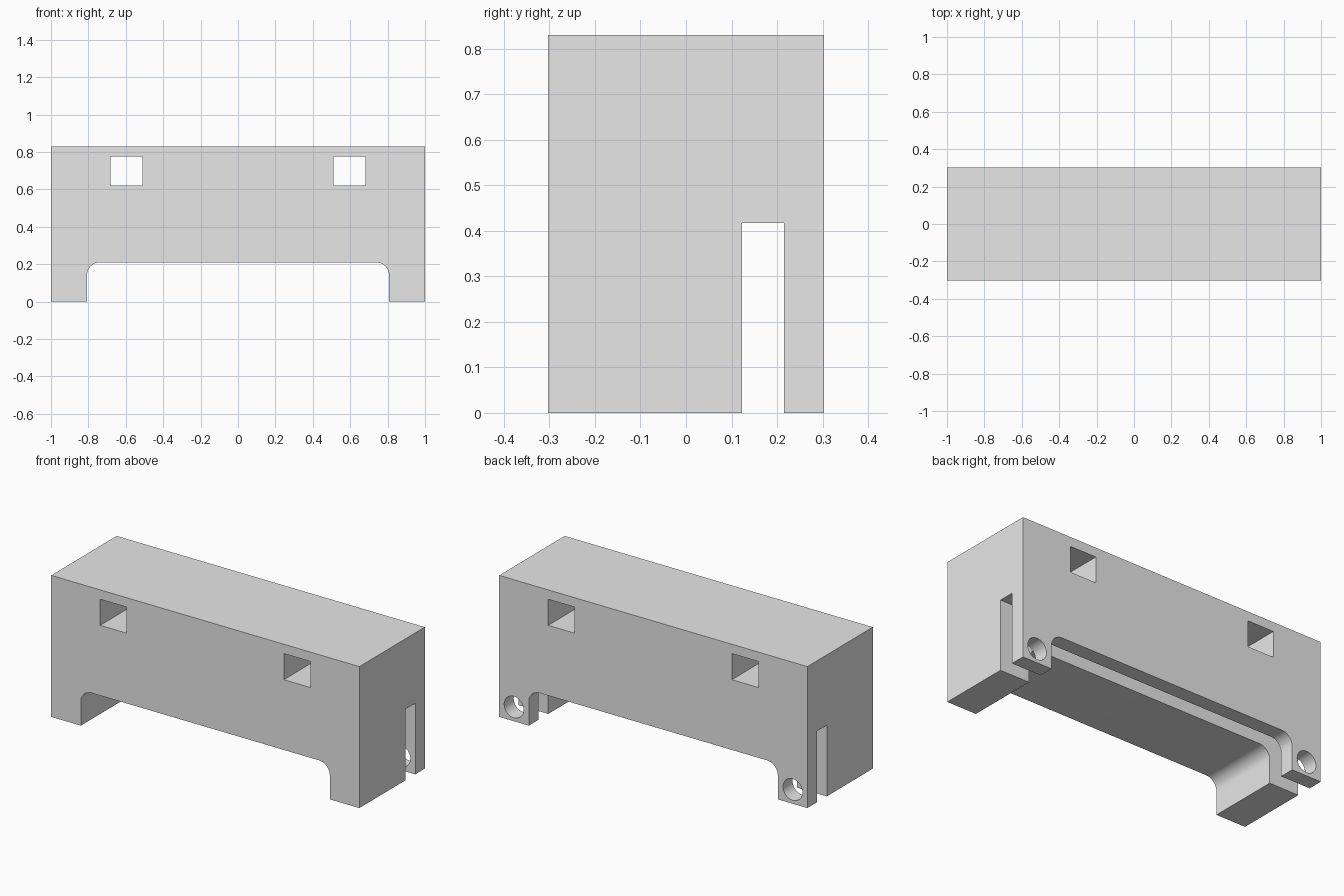
import bpy
import bmesh
from math import cos, sin, pi
from mathutils import Vector

if "Cube" in bpy.data.objects:
    bpy.data.objects.remove(bpy.data.objects["Cube"], do_unlink=True)

HALF_W, HALF_D, HEIGHT = 1.0, 0.303, 0.83

grey = bpy.data.materials.new("light_grey")
grey.use_nodes = True
grey.diffuse_color = (0.8, 0.8, 0.8, 1)
grey.node_tree.nodes["Principled BSDF"].inputs["Base Color"].default_value = (0.8, 0.8, 0.8, 1)


def prism(name, outline, y0, y1):
    """Extrude an (x, z) outline from y0 to y1."""
    bm = bmesh.new()
    face = bm.faces.new([bm.verts.new((x, y0, z)) for x, z in outline])
    ext = bmesh.ops.extrude_face_region(bm, geom=[face])
    verts = [v for v in ext["geom"] if isinstance(v, bmesh.types.BMVert)]
    bmesh.ops.translate(bm, verts=verts, vec=Vector((0, y1 - y0, 0)))
    bmesh.ops.recalc_face_normals(bm, faces=bm.faces)
    mesh = bpy.data.meshes.new(name)
    bm.to_mesh(mesh)
    bm.free()
    mesh.materials.append(grey)
    obj = bpy.data.objects.new(name, mesh)
    bpy.context.collection.objects.link(obj)
    return obj


def rect(x0, x1, z0, z1):
    return [(x0, z0), (x1, z0), (x1, z1), (x0, z1)]


def arc(cx, cz, r, a0, a1, steps):
    return [(cx + r * cos(a0 + (a1 - a0) * i / steps),
             cz + r * sin(a0 + (a1 - a0) * i / steps)) for i in range(steps + 1)]


def cut(body, cutter):
    cutter.hide_render = True
    mod = body.modifiers.new("cut", "BOOLEAN")
    mod.operation = "DIFFERENCE"
    mod.solver = "EXACT"
    mod.object = cutter
    bpy.ops.object.select_all(action="DESELECT")
    body.select_set(True)
    bpy.context.view_layer.objects.active = body
    bpy.ops.object.modifier_apply(modifier=mod.name)
    bpy.data.objects.remove(cutter, do_unlink=True)


# Main block
body = prism("block_body", rect(-HALF_W, HALF_W, 0, HEIGHT), -HALF_D, HALF_D)

# Wide underside opening with rounded upper corners, leaving a leg at each end
OPEN_X, OPEN_Z, R = 0.808, 0.21, 0.07
outline = [(-OPEN_X, -0.1), (OPEN_X, -0.1)]
outline += arc(OPEN_X - R, OPEN_Z - R, R, 0, pi / 2, 12)
outline += arc(R - OPEN_X, OPEN_Z - R, R, pi / 2, pi, 12)
cut(body, prism("opening_cutter", outline, -0.5, 0.5))

# Lengthwise slot near the back
cut(body, prism("slot_cutter", rect(-1.2, 1.2, -0.1, 0.417), 0.123, 0.215))

for side in (-1, 1):
    # Square window through the full depth
    cx = side * 0.596
    cut(body, prism("window_cutter", rect(cx - 0.086, cx + 0.086, 0.622, 0.775), -0.5, 0.5))
    # Round hole through the thin back leg
    ring = arc(side * 0.905, 0.083, 0.063, 0, 2 * pi, 32)[:-1]
    cut(body, prism("hole_cutter", ring, 0.17, 0.4))

body.select_set(True)
bpy.context.view_layer.objects.active = body
bpy.ops.object.shade_smooth_by_angle(angle=pi / 6)
